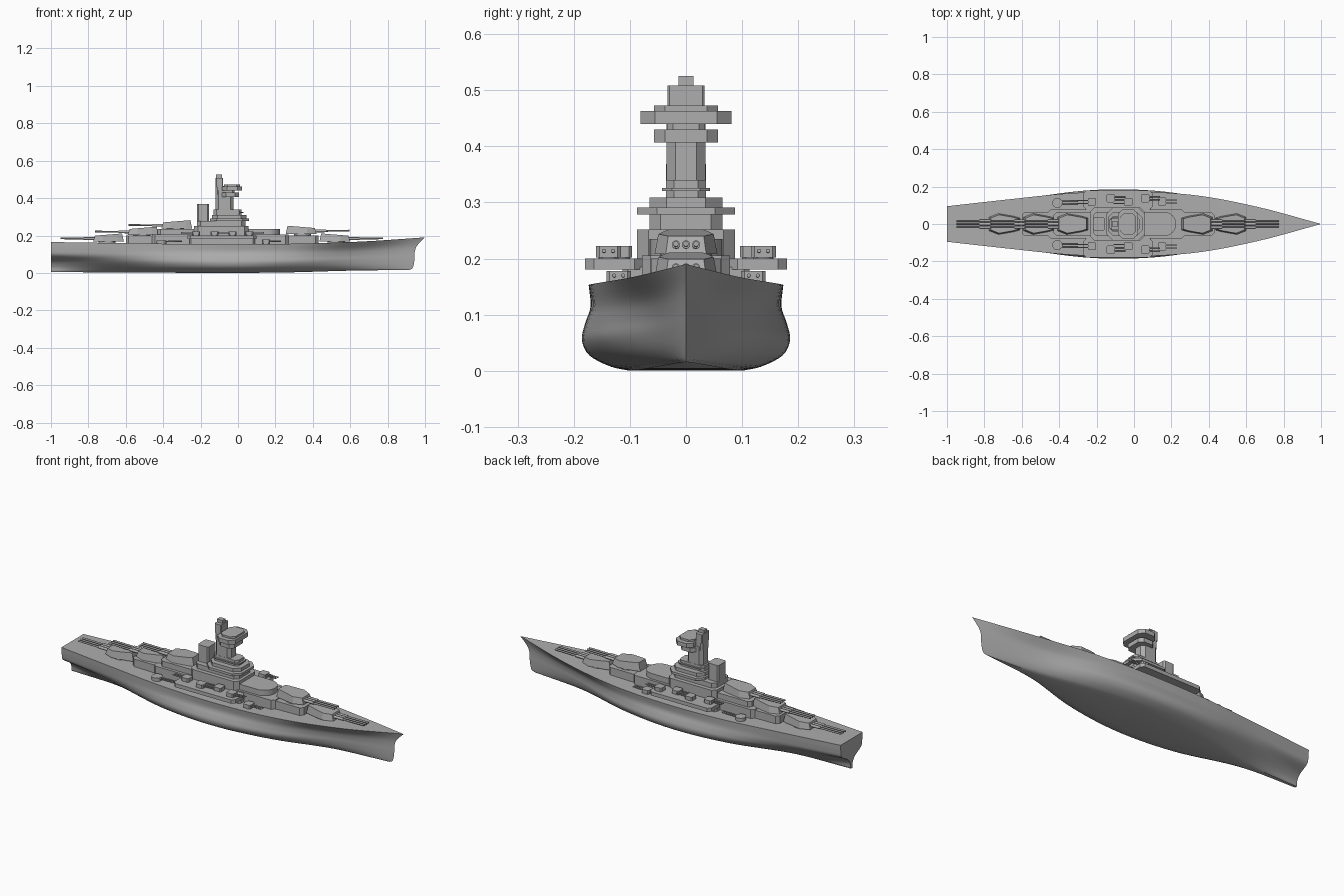
import bpy, bmesh, math
from mathutils import Vector

cube = bpy.data.objects.get("Cube")
if cube:
    bpy.data.objects.remove(cube)

grey = bpy.data.materials.new("naval grey")
grey.use_nodes = True
tone = (0.42, 0.42, 0.42, 1)
grey.diffuse_color = tone
grey.node_tree.nodes["Principled BSDF"].inputs["Base Color"].default_value = tone


def finish(name, bm, smooth=0):
    bmesh.ops.recalc_face_normals(bm, faces=bm.faces)
    mesh = bpy.data.meshes.new(name)
    bm.to_mesh(mesh)
    bm.free()
    mesh.materials.append(grey)
    ob = bpy.data.objects.new(name, mesh)
    bpy.context.collection.objects.link(ob)
    if smooth:
        bpy.ops.object.select_all(action='DESELECT')
        ob.select_set(True)
        bpy.context.view_layer.objects.active = ob
        bpy.ops.object.shade_smooth_by_angle(angle=math.radians(smooth))
    return ob


def spline(vals, t):
    """Catmull-Rom value at t in 0..1 through evenly spaced values."""
    n = len(vals) - 1
    i = min(int(t * n), n - 1)
    f = t * n - i
    b, c = vals[i], vals[i + 1]
    a = vals[i - 1] if i else 2 * b - c
    d = vals[i + 2] if i + 2 <= n else 2 * c - b
    return b + f / 2 * (c - a + f * (2*a - 5*b + 4*c - d + f * (3*(b - c) + d - a)))


def prism(name, half, z0, z1, top_scale=1, y=0, rear_rise=0):
    """Extrude a plan outline given as (x, half width) from rear to front."""
    outline = half + [(px, -hw) for px, hw in reversed(half)]
    cx = (half[0][0] + half[-1][0]) / 2
    x0, length = half[0][0], half[-1][0] - half[0][0]
    bm = bmesh.new()
    low = [bm.verts.new((px, y + hw, z0)) for px, hw in outline]
    top = [bm.verts.new((cx + (px - cx) * top_scale, y + hw * top_scale,
                         z1 + rear_rise * (1 - (px - x0) / length))) for px, hw in outline]
    n = len(low)
    bm.faces.new(low)
    bm.faces.new(top)
    for i in range(n):
        bm.faces.new((low[i], low[(i + 1) % n], top[(i + 1) % n], top[i]))
    bmesh.ops.remove_doubles(bm, verts=bm.verts, dist=1e-5)
    return finish(name, bm)


def box(name, x0, x1, hw, z0, z1, cut=0, y=0):
    """Block with optional chamfered plan corners."""
    pts = [(x0, hw), (x1, hw)]
    if cut:
        pts = [(x0, hw - cut), (x0 + cut, hw), (x1 - cut, hw), (x1, hw - cut)]
    return prism(name, pts, z0, z1, y=y)


def rod(name, start, end, radius, sides=10):
    a, b = Vector(start), Vector(end)
    bm = bmesh.new()
    bmesh.ops.create_cone(bm, cap_ends=True, segments=sides, radius1=radius,
                          radius2=radius, depth=(b - a).length)
    turn = (b - a).to_track_quat('Z', 'Y')
    for v in bm.verts:
        v.co = turn @ v.co + (a + b) / 2
    return finish(name, bm, 40)


# Hull: half widths from stern to bow, one row per level from keel to deck
widths = [
    [.006, .02, .08, .10, .075, .025, 0],
    [.008, .035, .11, .135, .105, .036, 0],
    [.010, .065, .148, .172, .135, .048, 0],
    [.030, .10, .168, .185, .152, .055, 0],
    [.082, .122, .168, .179, .15, .058, 0],
    [.092, .128, .163, .169, .147, .066, 0],
    [.095, .132, .165, .173, .153, .09, 0],
]
heights = [0, .05, .18, .36, .55, .75, 1]
stem = [.915, .932, .94, .944, .945, .958, 1]
deck_z = [.165, .160, .155, .153, .157, .168, .19]
keel_z = [.004, .003, .001, 0, .003, .012, .016]

bm = bmesh.new()
stations, levels = 48, 24
sides = {}
for s in (1, -1):
    for j in range(levels + 1):
        t = j / levels
        end = spline(stem, t)
        for i in range(stations + 1):
            u = i / stations
            hw = max(0, spline([spline(row, u) for row in widths], t))
            keel = spline(keel_z, u)
            z = keel + spline(heights, t) * (spline(deck_z, u) - keel)
            sides[s, i, j] = bm.verts.new((-1 + u * (end + 1), s * hw, max(0, z)))
    for i in range(stations):
        for j in range(levels):
            bm.faces.new([sides[s, a, b] for a, b in
                          ((i, j), (i + 1, j), (i + 1, j + 1), (i, j + 1))])
for i in range(stations):
    for j in (0, levels):
        bm.faces.new([sides[1, i, j], sides[1, i + 1, j], sides[-1, i + 1, j], sides[-1, i, j]])
for j in range(levels):
    bm.faces.new([sides[1, 0, j], sides[1, 0, j + 1], sides[-1, 0, j + 1], sides[-1, 0, j]])
bmesh.ops.remove_doubles(bm, verts=bm.verts, dist=1e-5)
finish("hull", bm, 35)

# Deckhouses, stepped up toward the middle
box("long_deckhouse", -.60, .43, .062, .14, .20, .015)
box("main_citadel", -.46, .27, .078, .14, .205, .015)
box("aft_deckhouse", -.43, -.20, .062, .20, .235, .015)
box("central_block", -.235, .055, .087, .20, .252, .02)
arc = [(.16 + .065 * math.sin(a * math.pi / 16), .065 * math.cos(a * math.pi / 16))
       for a in range(9)]
prism("forward_deckhouse", [(.04, .065)] + arc, .20, .235)
box("bridge_base", -.22, .04, .065, .25, .278, .02)
box("lower_bridge_deck", -.15, .06, .087, .278, .291, .035)
box("middle_bridge_deck", -.14, .045, .065, .291, .309, .03)
box("upper_bridge_base", -.13, .02, .036, .309, .34, .015)
box("searchlight_deck", -.13, .03, .043, .320, .326, .018)

# Funnel, tower and mast
box("funnel", -.22, -.155, .036, .25, .368, .008)
box("tower", -.12, -.025, .035, .309, .44, .016)
box("tower_head", -.12, -.02, .033, .42, .465, .01)
box("lower_lookout", -.085, .005, .057, .407, .430, .02)
box("upper_lookout", -.085, .022, .081, .440, .463, .026)
box("lookout_roof", -.075, .012, .057, .463, .473, .02)
box("mast_base", -.12, -.08, .033, .46, .508, .004)
box("mast_top", -.118, -.085, .013, .508, .525)


# Main turrets: a tapered house on a round drum, with three barrels
def turret(name, rear, base, way):
    plan = [(0, .032), (.03, .041), (.115, .056), (.165, .036)]
    body = prism(name + "_house", plan, base, base + .032, .88, rear_rise=.012)
    body.location.x = rear
    if way < 0:
        body.rotation_euler.z = math.pi
    mid = rear + way * .09
    rod(name + "_drum", (mid, 0, base - .06), (mid, 0, base + .002), .046, 24)
    for k in (-1, 0, 1):
        y = k * .018
        rod(name + "_barrel", (rear + way * .14, y, base + .016),
            (rear + way * .34, y, base + .018), .0048)
        rod(name + "_sleeve", (rear + way * .14, y, base + .016),
            (rear + way * .215, y, base + .017), .0075)


turret("fore_low_turret", .435, .167, 1)
turret("fore_high_turret", .255, .208, 1)
turret("aft_low_turret", -.61, .167, -1)
turret("aft_middle_turret", -.425, .203, -1)
turret("aft_high_turret", -.245, .238, -1)


# Secondary guns on both sides
def small_turret(name, x, y, base, way):
    box(name + "_house", x - .022, x + .022, .022, base, base + .02, .006, y)
    rod(name + "_drum", (x, y, base - .02), (x, y, base + .003), .018, 16)
    for k in (-1, 1):
        rod(name + "_barrel", (x + way * .015, y + k * .008, base + .011),
            (x + way * .08, y + k * .008, base + .012), .0035, 8)


for s, side in ((1, "back"), (-1, "front")):
    box(side + "_sponson", -.27, .10, .052, .18, .20, .016, s * .128)
    box(side + "_sponson_wall", -.26, .09, .025, .14, .185, .01, s * .088)
    small_turret(side + "_aft_gun", -.225, s * .118, .202, -1)
    small_turret(side + "_middle_gun", -.125, s * .138, .202, 1)
    small_turret(side + "_bridge_gun", -.03, s * .118, .202, -1)
    small_turret(side + "_forward_gun", .06, s * .138, .202, 1)
    rod(side + "_round_mount", (-.41, s * .113, .14), (-.41, s * .113, .174), .027, 24)
    for k in (-1, 1):
        y = s * .113 + k * .008
        rod(side + "_round_mount_barrel", (-.395, y, .168), (-.30, y, .17), .0035, 8)
    small_turret(side + "_deck_gun", .15, s * .12, .158, 1)
